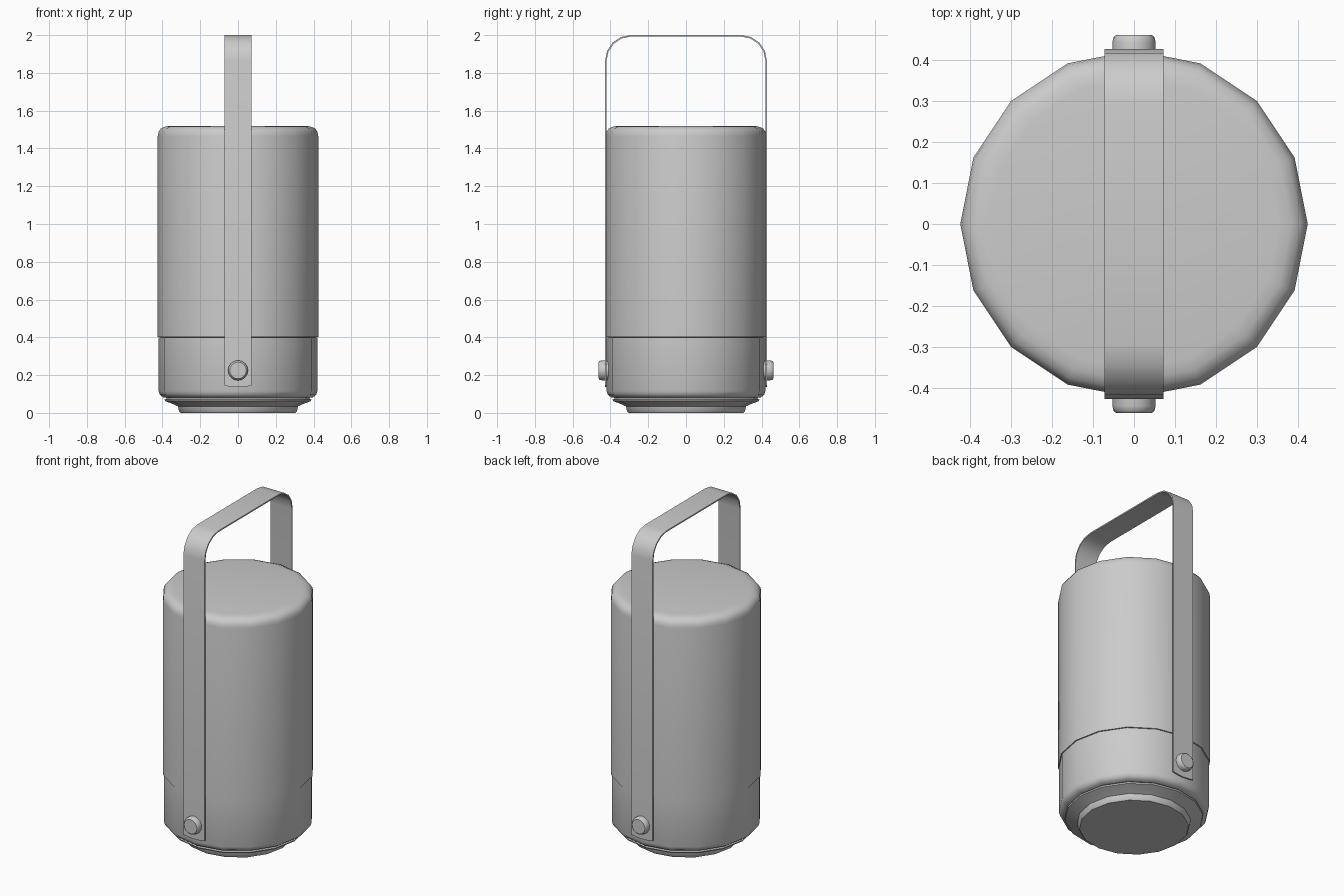
import bpy, bmesh, math
from mathutils import Matrix

if "Cube" in bpy.data.objects:
    bpy.data.objects.remove(bpy.data.objects["Cube"])


def finish(name, bm, angle=40):
    bmesh.ops.recalc_face_normals(bm, faces=bm.faces)
    me = bpy.data.meshes.new(name)
    bm.to_mesh(me)
    bm.free()
    ob = bpy.data.objects.new(name, me)
    bpy.context.collection.objects.link(ob)
    bpy.ops.object.select_all(action='DESELECT')
    bpy.context.view_layer.objects.active = ob
    ob.select_set(True)
    bpy.ops.object.shade_smooth_by_angle(angle=math.radians(angle))
    return ob


def lathe(name, profile, sides=16, matrix=None):
    """Closed solid of revolution from (radius, height) points."""
    bm = bmesh.new()
    rings = [[bm.verts.new((r * math.cos(math.tau * i / sides),
                            r * math.sin(math.tau * i / sides), z))
              for i in range(sides)] for r, z in profile]
    for a, b in zip(rings, rings[1:]):
        for i in range(sides):
            j = (i + 1) % sides
            bm.faces.new((a[i], a[j], b[j], b[i]))
    bm.faces.new(rings[0])
    bm.faces.new(rings[-1])
    if matrix:
        bm.transform(matrix)
    return finish(name, bm)


# Tall upper housing with a rounded top rim
lathe("upper_body", [(0.405, 0.40), (0.425, 0.402), (0.425, 1.465), (0.421, 1.487),
                     (0.408, 1.506), (0.385, 1.516), (0.355, 1.52)])

# Lower housing
lathe("lower_body", [(0.37, 0.078), (0.397, 0.083), (0.413, 0.095), (0.42, 0.115),
                     (0.42, 0.40)])

# Flared foot
lathe("foot", [(0.305, 0.0), (0.312, 0.008), (0.318, 0.035), (0.345, 0.047),
               (0.385, 0.062), (0.388, 0.07), (0.375, 0.08)])

# Strap handle: flat band following an arch with rounded corners
W, T, Y, TOP, R = 0.072, 0.008, 0.428, 2.0, 0.135


def arch(inset):
    arc = [(Y - R + (R - inset) * math.cos(a), TOP - R + (R - inset) * math.sin(a))
           for a in (math.radians(d) for d in (0, 22.5, 45, 67.5, 90))]
    half = [(Y - inset, 0.136)] + arc
    return half + [(-y, z) for y, z in reversed(half)]


bm = bmesh.new()
xs = (-W, -W / 2, 0, W / 2, W)
layers = []
for inset in (0, T):
    pts = arch(inset)
    layers.append([[bm.verts.new((x, y, z + (0.008 * (x / W) ** 2
                                             if i in (0, len(pts) - 1) else 0)))
                    for x in xs] for i, (y, z) in enumerate(pts)])
outer, inner = layers
for i in range(len(outer) - 1):
    for g in layers:
        for k in range(len(xs) - 1):
            bm.faces.new((g[i][k], g[i][k + 1], g[i + 1][k + 1], g[i + 1][k]))
    for k in (0, -1):
        bm.faces.new((outer[i][k], outer[i + 1][k], inner[i + 1][k], inner[i][k]))
for i in (0, -1):
    for k in range(len(xs) - 1):
        bm.faces.new((outer[i][k], outer[i][k + 1], inner[i][k + 1], inner[i][k]))
finish("handle", bm)

# Pivot buttons, one each side
for side, label in ((1, "front"), (-1, "back")):
    m = Matrix.Translation((0, 0, 0.225)) @ Matrix.Rotation(side * math.pi / 2, 4, 'X')
    lathe(label + "_pivot", [(0.053, 0.40), (0.053, 0.445), (0.050, 0.457),
                             (0.044, 0.462)], 16, m)
